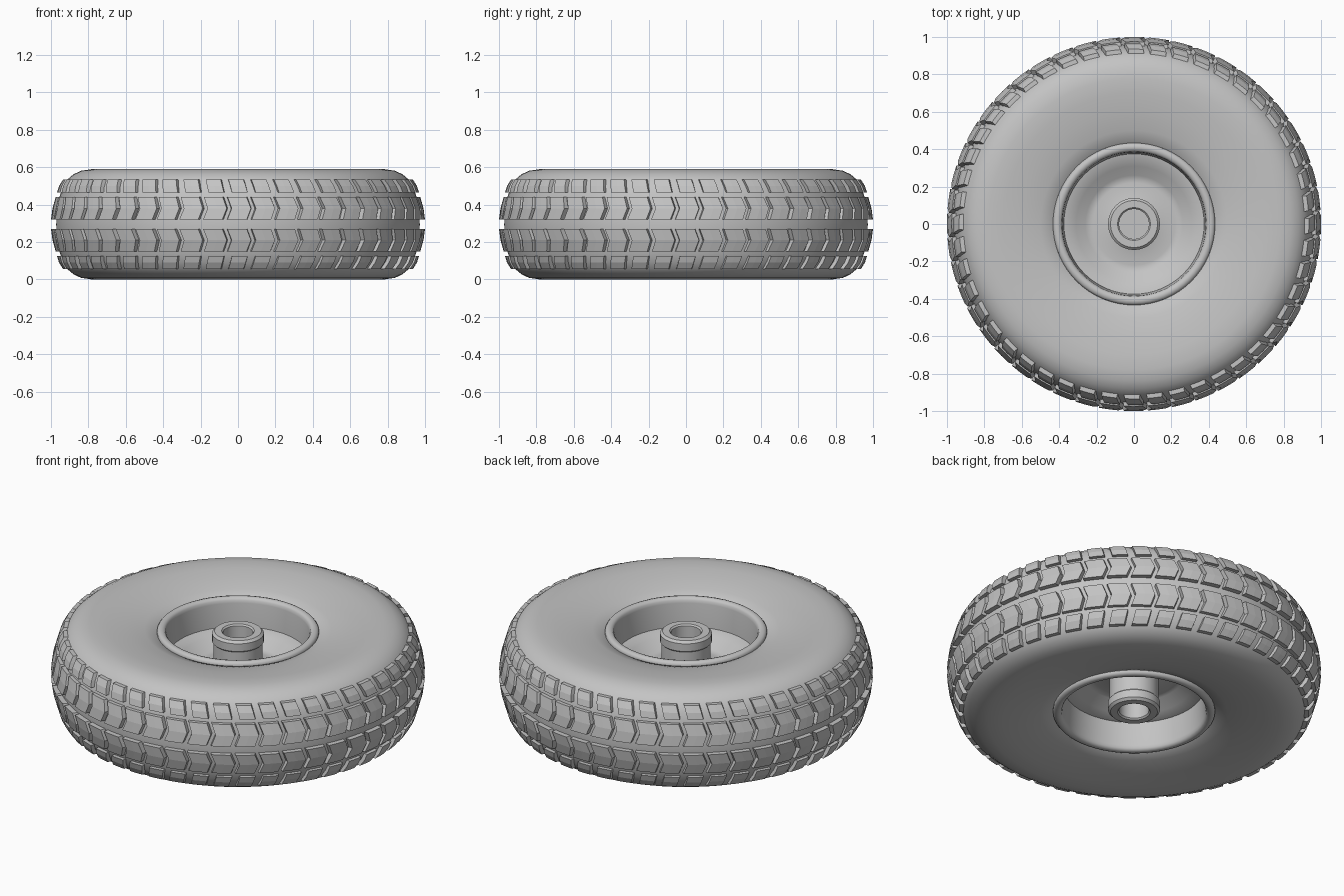
import bpy, bmesh
from math import sin, cos, pi, radians

MID = 0.295      # height of the wheel's middle plane
BLOCKS = 48      # tread blocks per row

cube = bpy.data.objects.get("Cube")
if cube:
    bpy.data.objects.remove(cube, do_unlink=True)

grey = bpy.data.materials.new("plain_grey")
grey.use_nodes = True
grey.diffuse_color = (0.55, 0.55, 0.55, 1)
grey.node_tree.nodes["Principled BSDF"].inputs["Base Color"].default_value = (0.55, 0.55, 0.55, 1)


def finish(name, bm, angle=None):
    """Turn a bmesh into an object, optionally smooth shaded below an angle."""
    bmesh.ops.recalc_face_normals(bm, faces=bm.faces)
    mesh = bpy.data.meshes.new(name)
    bm.to_mesh(mesh)
    bm.free()
    mesh.materials.append(grey)
    obj = bpy.data.objects.new(name, mesh)
    obj.location.z = MID
    bpy.context.collection.objects.link(obj)
    if angle:
        bpy.ops.object.select_all(action='DESELECT')
        obj.select_set(True)
        bpy.context.view_layer.objects.active = obj
        bpy.ops.object.shade_smooth_by_angle(angle=radians(angle))
    return obj


def lathe(name, half, segments, angle):
    """Revolve a half profile of (radius, height) mirrored about the middle plane."""
    profile = half + [(r, -h) for r, h in reversed(half) if h > 0]
    bm = bmesh.new()
    rings = []
    for i in range(segments):
        a = 2 * pi * i / segments
        rings.append([bm.verts.new((r * cos(a), r * sin(a), h)) for r, h in profile])
    n = len(profile)
    for i in range(segments):
        a, b = rings[i], rings[(i + 1) % segments]
        for j in range(n):
            k = (j + 1) % n
            bm.faces.new((a[j], b[j], b[k], a[k]))
    return finish(name, bm, angle)


def add_block(bm, angle, rows, half_width, base, flip):
    """One raised tread block; rows hold (height, outer radius, sideways shift)."""
    layers = []
    for top in (True, False):
        layer = []
        for h, r, shift in rows:
            w = half_width * (1 if top else 1.15)
            radius = r if top else base
            layer.append([bm.verts.new((radius * cos(angle + shift + t * w),
                                        radius * sin(angle + shift + t * w),
                                        h * flip)) for t in (-1, 0, 1)])
        layers.append(layer)
        for lo, hi in zip(layer, layer[1:]):
            for c in range(2):
                bm.faces.new((lo[c], lo[c + 1], hi[c + 1], hi[c]))
    # side walls around the outline
    last = len(rows) - 1
    outline = [(0, 0), (0, 1)] + [(i, 2) for i in range(last + 1)]
    outline += [(last, 1)] + [(i, 0) for i in range(last, 0, -1)]
    up, down = layers
    for (i, j), (k, m) in zip(outline, outline[1:] + outline[:1]):
        bm.faces.new((up[i][j], up[k][m], down[k][m], down[i][j]))


def tread(name, rows, half_width, base, flip):
    bm = bmesh.new()
    for i in range(BLOCKS):
        add_block(bm, 2 * pi * i / BLOCKS, rows, half_width, base, flip)
    return finish(name, bm)


# Tyre body with rounded shoulders and slightly dished sidewalls
lathe("tyre", [(0.972, 0), (0.97, 0.04), (0.963, 0.1), (0.952, 0.155), (0.936, 0.2),
               (0.912, 0.24), (0.88, 0.267), (0.84, 0.286), (0.78, 0.295), (0.7, 0.29),
               (0.6, 0.278), (0.5, 0.258), (0.43, 0.236), (0.4, 0.2)], 96, 40)

# Chevron blocks and slanted shoulder blocks, mirrored about the middle plane
chevron = [(0.025, 1.0, -0.005), (0.085, 0.992, 0.018), (0.145, 0.975, -0.005)]
shoulder = [(0.17, 0.968, 0.01), (0.205, 0.957, 0), (0.24, 0.935, -0.012)]
for side, flip in (("upper", 1), ("lower", -1)):
    tread(side + "_chevron_blocks", chevron, 0.052, 0.94, flip)
    tread(side + "_shoulder_blocks", shoulder, 0.043, 0.89, flip)

# Rim: rolled lip, barrel wall, ledge, sloping well and centre web
lathe("rim", [(0.41, 0), (0.425, 0.2), (0.434, 0.232), (0.433, 0.246), (0.425, 0.256),
              (0.41, 0.26), (0.395, 0.256), (0.387, 0.246), (0.384, 0.23), (0.375, 0.095),
              (0.31, 0.08), (0.26, 0.03), (0.22, 0.025), (0.13, 0.045)], 64, 40)

# Hub tube with a stepped collar and chamfered ends
lathe("hub", [(0.132, 0), (0.132, 0.18), (0.139, 0.187), (0.139, 0.232), (0.126, 0.245),
              (0.088, 0.245), (0.08, 0.237), (0.08, 0)], 32, 30)

# Disc closing the bore
bm = bmesh.new()
bmesh.ops.create_cone(bm, cap_ends=True, segments=32, radius1=0.081, radius2=0.081, depth=0.1)
finish("bore_plug", bm, 30)
